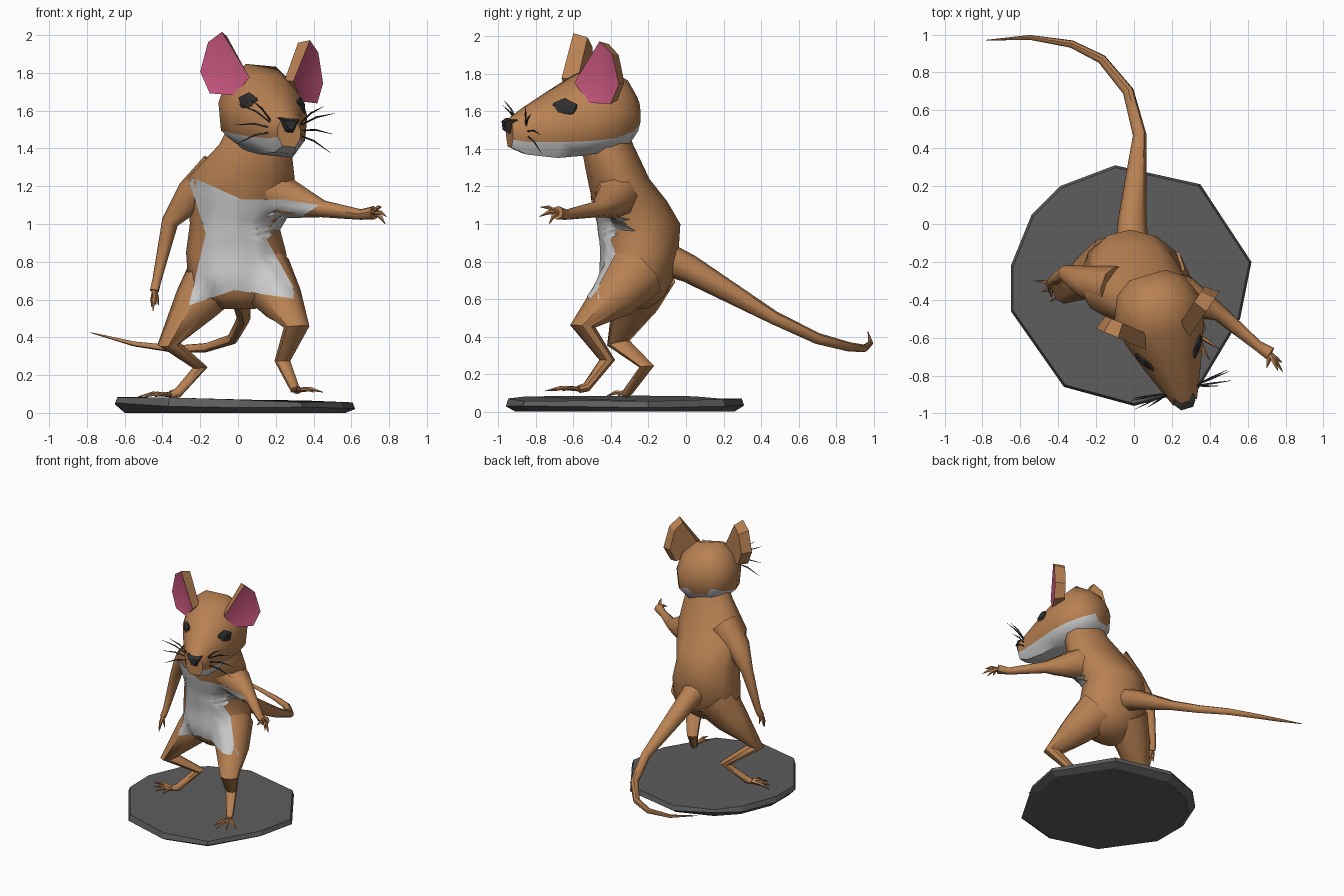
import bpy, bmesh, math, random
from math import sin, cos, pi
from mathutils import Vector as V
from mathutils.bvhtree import BVHTree

if "Cube" in bpy.data.objects:
    bpy.data.objects.remove(bpy.data.objects["Cube"])

random.seed(3)


def material(name, rgb):
    m = bpy.data.materials.new(name)
    m.diffuse_color = (*rgb, 1)
    m.use_nodes = True
    m.node_tree.nodes["Principled BSDF"].inputs["Base Color"].default_value = m.diffuse_color
    return m


FUR = material("fur", (0.48, 0.22, 0.085))
WHITE = material("pale_fur", (0.55, 0.55, 0.55))
PINK = material("ear_pink", (0.55, 0.09, 0.2))
DARK = material("dark", (0.03, 0.03, 0.03))
STONE = material("stone", (0.11, 0.11, 0.11))


def finish(bm, name, mats, angle=45, recalc=True):
    if recalc:
        bmesh.ops.recalc_face_normals(bm, faces=bm.faces)
    me = bpy.data.meshes.new(name)
    bm.to_mesh(me)
    bm.free()
    for m in mats:
        me.materials.append(m)
    if angle:
        me.shade_smooth()
        me.set_sharp_from_angle(angle=math.radians(angle))
    ob = bpy.data.objects.new(name, me)
    bpy.context.collection.objects.link(ob)
    return ob


def add_loft(bm, rings, pick=lambda k: 0):
    """Skin a list of rings and cap both ends; pick(k) gives the material of column k."""
    vs = [[bm.verts.new(p) for p in r] for r in rings]
    n = len(vs[0])
    for a, b in zip(vs, vs[1:]):
        for k in range(n):
            f = bm.faces.new((a[k], a[(k + 1) % n], b[(k + 1) % n], b[k]))
            f.material_index = pick(k)
    bm.faces.new(vs[0][::-1])
    bm.faces.new(vs[-1])


def tube_rings(pts, sides):
    """Rings around a path of (x, y, z, radius) points."""
    c = [V(p[:3]) for p in pts]
    rings, side = [], None
    for i, p in enumerate(c):
        t = V((0, 0, 0))
        if i:
            t += (p - c[i - 1]).normalized()
        if i < len(c) - 1:
            t += (c[i + 1] - p).normalized()
        t.normalize()
        if side is None:
            side = t.orthogonal()
        side = (side - t * side.dot(t)).normalized()
        up = t.cross(side)
        rings.append([p + pts[i][3] * (side * cos(2 * pi * k / sides) + up * sin(2 * pi * k / sides))
                      for k in range(sides)])
    return rings


def limb(name, pts, tips=(), sides=8, digit=0.014):
    """Tapered limb ending in pointed, slightly arched digits."""
    bm = bmesh.new()
    add_loft(bm, tube_rings(pts, sides))
    root = V(pts[-1][:3])
    for tip in tips:
        tip = V(tip)
        mid = root.lerp(tip, 0.55) + V((0, 0, 0.012))
        add_loft(bm, tube_rings([(*root, digit), (*mid, digit * 0.8), (*tip, 0.002)], 5))
    return finish(bm, name, [FUR])


# stone base
rim = [(-.1, .31), (.35, .21), (.62, -.2), (.56, -.5), (.34, -.87), (0, -.96),
       (-.37, -.86), (-.65, -.46), (-.65, -.22), (-.54, .05), (-.39, .2)]
bm = bmesh.new()
rings = []
for s, z, tilt in ((.92, 0, 0), (1, .035, -.02), (.98, .068, -.02)):
    rings.append([(-.02 + (x + .02) * s, -.33 + (y + .33) * s,
                   z + tilt * x + (random.uniform(-.008, .008) if z else 0)) for x, y in rim])
add_loft(bm, rings)
finish(bm, "stone_base", [STONE], angle=0)

# torso: z, centre x, centre y, half width, half depth
torso = [(.55, 0, -.28, .09, .08), (.61, .01, -.28, .2, .16), (.7, 0, -.265, .265, .195),
         (.85, -.01, -.245, .265, .205), (1.0, -.02, -.25, .235, .22), (1.12, 0, -.3, .26, .2),
         (1.24, .015, -.36, .285, .165), (1.42, .09, -.42, .19, .14), (1.52, .1, -.43, .15, .11)]
bm = bmesh.new()
add_loft(bm, [[(cx + rx * cos(2 * pi * k / 12), cy + ry * sin(2 * pi * k / 12), z) for k in range(12)]
              for z, cx, cy, rx, ry in torso])
body = [finish(bm, "torso", [FUR], 60)]

# arms
body.append(limb("lowered_arm", [(-.1, -.34, 1.27, .12), (-.245, -.31, 1.15, .09), (-.36, -.26, 1.01, .045),
                                 (-.43, -.3, .7, .024), (-.443, -.32, .645, .024)],
                 [(-.45, -.36, .54), (-.46, -.33, .56), (-.435, -.385, .57), (-.42, -.33, .57)]))
body.append(limb("raised_arm", [(.1, -.35, 1.2, .14), (.27, -.38, 1.13, .105), (.45, -.47, 1.08, .045),
                                (.65, -.64, 1.05, .028), (.72, -.685, 1.06, .036)],
                 [(.76, -.775, 1.09), (.785, -.78, 1.04), (.78, -.73, 1.0), (.7, -.76, 1.05)]))

# legs and feet
body.append(limb("back_leg", [(-.1, -.22, .74, .17), (-.22, -.27, .58, .125), (-.365, -.36, .365, .062),
                              (-.2, -.21, .24, .04), (-.32, -.31, .105, .026), (-.36, -.32, .095, .022)],
                 [(-.53, -.3, .085), (-.49, -.36, .085), (-.44, -.41, .085), (-.37, -.42, .085)]))
body.append(limb("front_leg", [(.12, -.27, .74, .17), (.22, -.39, .6, .125), (.31, -.55, .455, .068),
                               (.235, -.42, .275, .042), (.3, -.53, .13, .026), (.315, -.57, .12, .022)],
                 [(.45, -.66, .11), (.4, -.72, .11), (.33, -.75, .11), (.28, -.71, .11)]))

# tail
limb("tail", [(-.01, -.12, .82, .09), (-.01, .02, .76, .075), (.03, .47, .5, .036), (-.03, .7, .39, .03),
              (-.17, .87, .345, .025), (-.33, .95, .337, .02), (-.55, .985, .365, .013), (-.78, .97, .425, .002)])

# pale chest star, laid onto the body surface
bm = bmesh.new()
for ob in body:
    bm.from_mesh(ob.data)
tree = BVHTree.FromBMesh(bm)
bm.free()
star = [(-.27, 1.26), (.02, 1.13), (.25, 1.13), (.43, 1.1), (.15, .92),
        (.33, .6), (-.02, .65), (-.26, .57), (-.17, .95)]
bm = bmesh.new()
hub = bm.verts.new((0, 0, .95))
sv = [bm.verts.new((x, 0, z)) for x, z in star]
for a, b in zip(sv, sv[1:] + sv[:1]):
    bm.faces.new((hub, b, a))
bmesh.ops.subdivide_edges(bm, edges=bm.edges[:], cuts=7, use_grid_fill=True)
for v in bm.verts:
    hit = tree.ray_cast(V((v.co.x, -2, v.co.z)), V((0, 1, 0)))[0]
    if hit is None:
        hit = tree.find_nearest(V((v.co.x, -.42, v.co.z)))[0]
    v.co = hit + V((0, -.007, 0))
for f in bm.faces:
    f.normal_update()
    if f.normal.y > 0:
        f.normal_flip()
finish(bm, "chest_patch", [WHITE], 60, recalc=False)

# head frame: t runs to the nose, s to the +x side, slight roll
D, S, ORIGIN = V((.286, -.958, 0)), V((.958, .286, 0)), V((.07, -.27, 0))


def head(t, s, z):
    return ORIGIN + D * t + S * s + V((0, 0, z - .09 * s))


# head: t, half width, bottom, jaw line, top
skull = [(0, .1, 1.5, 1.55, 1.68), (.06, .185, 1.44, 1.51, 1.77), (.18, .235, 1.4, 1.475, 1.84),
         (.32, .215, 1.375, 1.46, 1.79), (.46, .165, 1.36, 1.45, 1.71), (.62, .1, 1.375, 1.445, 1.615),
         (.7, .065, 1.41, 1.455, 1.56)]
bm = bmesh.new()
rings = []
for t, w, zb, zj, zt in skull:
    h = zt - zj
    half = [(.55 * w, zb), (.94 * w, zj), (w, zj + .4 * h), (.8 * w, zj + .76 * h), (.35 * w, zt)]
    rings.append([head(t, s, z) for s, z in half] + [head(t, -s, z) for s, z in half[::-1]])
add_loft(bm, rings, lambda k: 1 if k in (0, 8, 9) else 0)
finish(bm, "head", [FUR, WHITE], 50)

# nose
bm = bmesh.new()
add_loft(bm, [[head(t, s * w, 1.525 + z * w) for s, z in ((-.055, .035), (.055, .035), (.02, -.04), (-.02, -.04))]
              for t, w in ((.66, 1), (.705, 1), (.735, .6))])
finish(bm, "nose", [DARK], 0)

ear = [(-.14, -.05), (.02, .18), (.1, .12), (.145, -.04), (.09, -.15), (-.05, -.15)]
for m, label in ((1, "right"), (-1, "left")):
    # eye
    bm = bmesh.new()
    bmesh.ops.create_icosphere(bm, subdivisions=1, radius=1)
    for v in bm.verts:
        x, y, z = v.co
        v.co = head(.435 + .065 * x - .015 * y, m * (.142 + .035 * y + .03 * x * -1), 1.63 + .055 * z)
    finish(bm, label + "_eye", [DARK], 0)

    # ear: pink dished front, furry rim and back
    def ear_point(e, z, depth):
        return head(.27 - .64 * e - .77 * depth, m * (.215 + .77 * e - .64 * depth), 1.815 + z)
    bm = bmesh.new()
    front = [bm.verts.new(ear_point(e, z, -.02)) for e, z in ear]
    back = [bm.verts.new(ear_point(e * .8 + .01, z * .9, .06)) for e, z in ear]
    dish = bm.verts.new(ear_point(.02, -.03, .015))
    for k in range(6):
        j = (k + 1) % 6
        bm.faces.new((front[k], front[j], dish)).material_index = 1
        bm.faces.new((front[j], front[k], back[k], back[j]))
    bm.faces.new(back)
    finish(bm, label + "_ear", [FUR, PINK], 30)

    # whiskers
    bm = bmesh.new()
    for t, s, z in ((.66, .265, 1.61), (.61, .27, 1.5), (.6, .26, 1.4), (.67, .2, 1.64)):
        a, b = head(.63, m * .07, 1.5 + (z - 1.5) * .2), head(t, m * s, z)
        mid = a.lerp(b, .5) + V((0, 0, .015))
        add_loft(bm, tube_rings([(*a, .004), (*mid, .006), (*b, .001)], 3))
    finish(bm, label + "_whiskers", [DARK])
